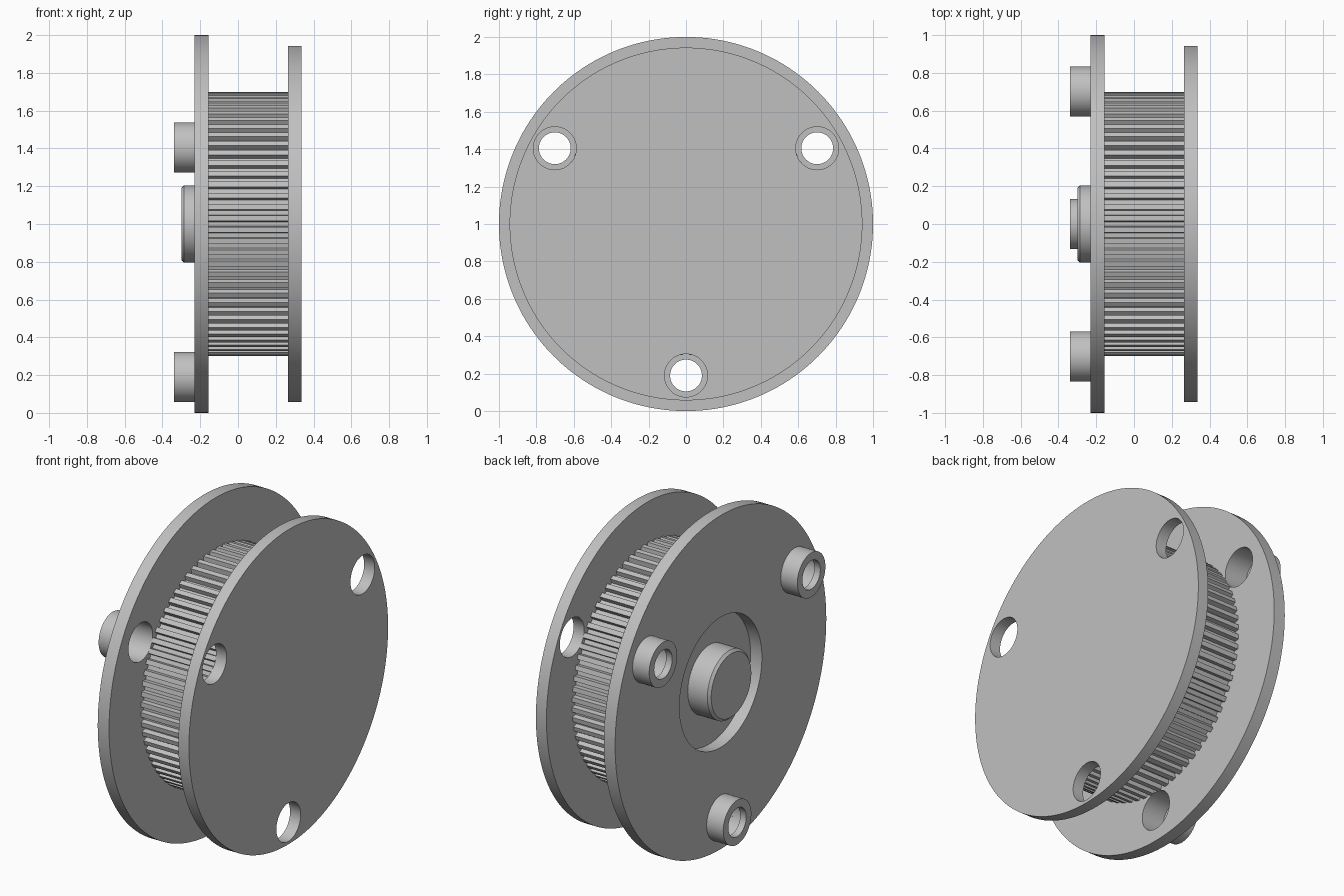
import bpy, bmesh
from math import pi, sin, cos, radians
from mathutils import Matrix, Vector

cube = bpy.data.objects.get("Cube")
if cube:
    bpy.data.objects.remove(cube, do_unlink=True)

grey = bpy.data.materials.new("plain grey")
grey.use_nodes = True
colour = (0.53, 0.53, 0.53, 1)
grey.diffuse_color = colour
grey.node_tree.nodes["Principled BSDF"].inputs["Base Color"].default_value = colour

AXLE_Z = 1.0
# Turns a flat outline (u, v, depth) into world (y, z, x)
TO_WORLD = Matrix(((0, 0, 1, 0), (1, 0, 0, 0), (0, 1, 0, AXLE_Z), (0, 0, 0, 1)))
BOLT_SPOTS = [(0.81 * cos(radians(a)), 0.81 * sin(radians(a))) for a in (30, 150, 270)]


def circle(radius, centre=(0, 0), sides=64):
    return [(centre[0] + radius * cos(2 * pi * i / sides),
             centre[1] + radius * sin(2 * pi * i / sides)) for i in range(sides)]


def finish(name, bm):
    bmesh.ops.remove_doubles(bm, verts=bm.verts, dist=0.0001)
    bmesh.ops.recalc_face_normals(bm, faces=bm.faces)
    mesh = bpy.data.meshes.new(name)
    bm.to_mesh(mesh)
    bm.free()
    mesh.materials.append(grey)
    obj = bpy.data.objects.new(name, mesh)
    bpy.context.collection.objects.link(obj)
    bpy.ops.object.select_all(action='DESELECT')
    obj.select_set(True)
    bpy.context.view_layer.objects.active = obj
    bpy.ops.object.shade_smooth_by_angle(angle=radians(20))
    return obj


def slab(name, outlines, x0, x1):
    """Extrude an outline, with any further outlines as holes, from x0 to x1."""
    curve = bpy.data.curves.new(name + " outline", 'CURVE')
    curve.dimensions = '2D'
    curve.fill_mode = 'BOTH'
    curve.extrude = (x1 - x0) / 2
    for points in outlines:
        spline = curve.splines.new('POLY')
        spline.points.add(len(points) - 1)
        for point, (u, v) in zip(spline.points, points):
            point.co = (u, v, 0, 1)
        spline.use_cyclic_u = True
    helper = bpy.data.objects.new(name + " helper", curve)
    bpy.context.collection.objects.link(helper)
    graph = bpy.context.evaluated_depsgraph_get()
    mesh = bpy.data.meshes.new_from_object(helper.evaluated_get(graph))
    bm = bmesh.new()
    bm.from_mesh(mesh)
    bpy.data.objects.remove(helper)
    bpy.data.curves.remove(curve)
    bpy.data.meshes.remove(mesh)
    bm.transform(Matrix.Translation(((x0 + x1) / 2, 0, 0)) @ TO_WORLD)
    return finish(name, bm)


def lathe(name, profile, centre=(0, 0), closed=False):
    """Spin (x, radius) points about an axis along x."""
    bm = bmesh.new()
    verts = [bm.verts.new((x, 0, r)) for x, r in profile]
    edges = [bm.edges.new(pair) for pair in zip(verts, verts[1:])]
    if closed:
        edges.append(bm.edges.new((verts[-1], verts[0])))
    bmesh.ops.spin(bm, geom=verts + edges, cent=(0, 0, 0), axis=(1, 0, 0),
                   angle=2 * pi, steps=64, use_merge=True)
    bmesh.ops.translate(bm, verts=bm.verts, vec=Vector((0, centre[0], AXLE_Z + centre[1])))
    return finish(name, bm)


# Flanges, with three bolt holes each
bolt_holes = [circle(0.115, spot, 48) for spot in BOLT_SPOTS]
slab("large_flange", [circle(1.0, sides=160), circle(0.39, sides=96)] + bolt_holes, -0.23, -0.155)
slab("small_flange", [circle(0.943, sides=160)] + bolt_holes, 0.265, 0.335)

# Toothed drum: each tooth is a tapered step on the rim
TEETH = 72
pitch = 2 * pi / TEETH
rim = []
for i in range(TEETH):
    for share, radius in ((0.2, 0.672), (0.27, 0.70), (0.73, 0.70), (0.8, 0.672)):
        angle = (i + share) * pitch
        rim.append((radius * cos(angle), radius * sin(angle)))
slab("toothed_drum", [rim], -0.155, 0.265)

# Chamfered hub in the open middle of the large flange
lathe("hub", [(-0.155, 0), (-0.155, 0.205), (-0.285, 0.205), (-0.30, 0.19), (-0.30, 0)])

# Bolt sleeves, with a narrower lip at the outer end
sleeve = [(-0.23, 0.115), (-0.23, 0.133), (-0.34, 0.133), (-0.34, 0.085),
          (-0.30, 0.085), (-0.30, 0.115)]
for number, spot in enumerate(BOLT_SPOTS, 1):
    lathe(f"bolt_sleeve_{number}", sleeve, spot, closed=True)
